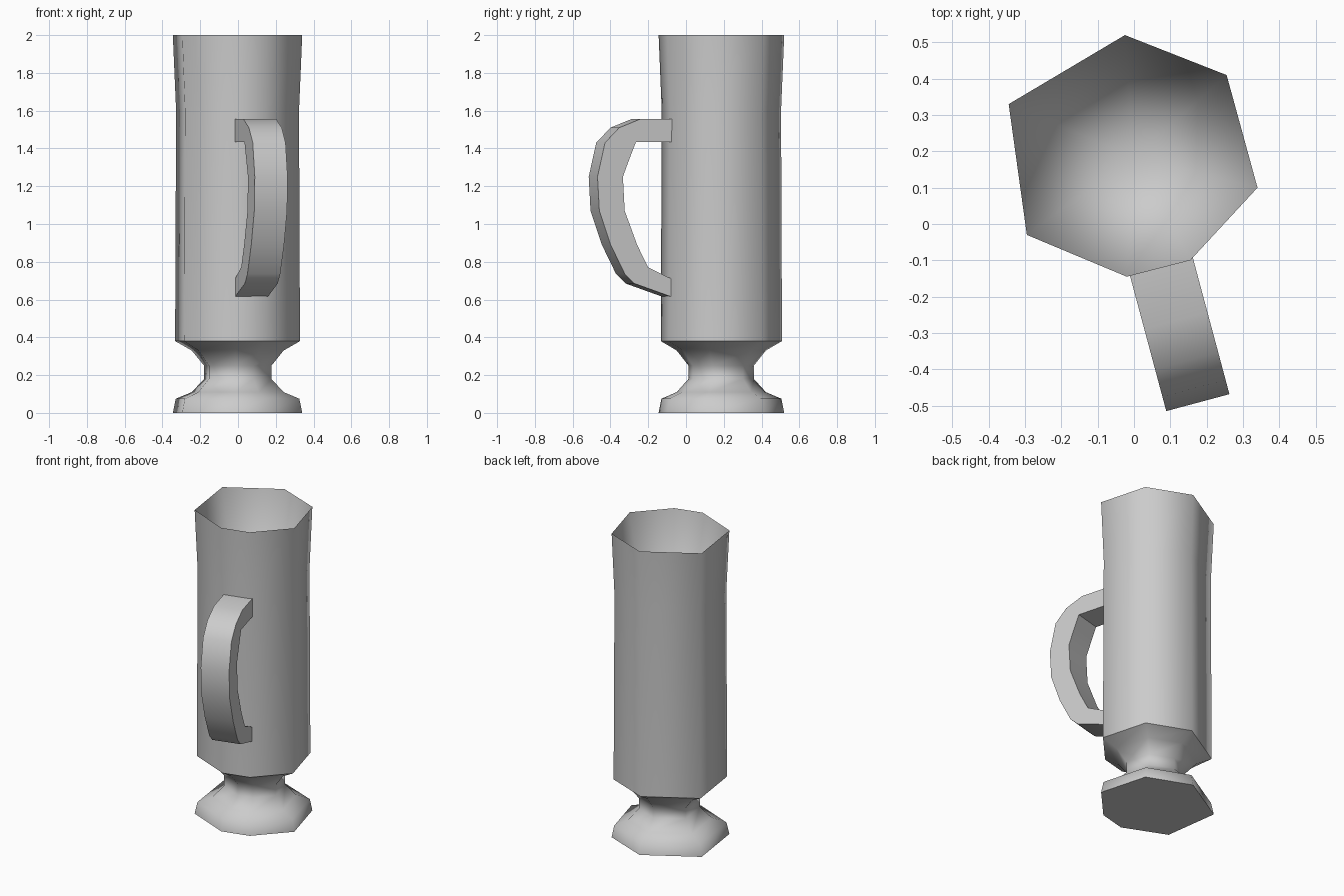
import bpy, bmesh
from mathutils import Matrix, Vector

cube = bpy.data.objects.get("Cube")
if cube:
    bpy.data.objects.remove(cube, do_unlink=True)

grey = bpy.data.materials.new("plain_grey")
grey.use_nodes = True
grey.diffuse_color = (0.6, 0.6, 0.6, 1)
grey.node_tree.nodes["Principled BSDF"].inputs["Base Color"].default_value = grey.diffuse_color


def add_object(name, bm):
    bmesh.ops.recalc_face_normals(bm, faces=bm.faces)
    mesh = bpy.data.meshes.new(name)
    bm.to_mesh(mesh)
    bm.free()
    mesh.materials.append(grey)
    obj = bpy.data.objects.new(name, mesh)
    bpy.context.collection.objects.link(obj)
    return obj


def bridge(bm, a, b):
    for i in range(len(a)):
        j = (i + 1) % len(a)
        bm.faces.new((a[i], a[j], b[j], b[i]))


# Footed cup: uneven seven-sided outline, scaled ring by ring up the profile
CENTRE = Vector((0, 0.185))
OUTLINE = [(-0.025, 0.52), (-0.345, 0.33), (-0.295, -0.03), (-0.02, -0.145),
           (0.155, -0.10), (0.34, 0.10), (0.255, 0.41)]
PROFILE = [(0, 1), (0.075, 0.955), (0.11, 0.71), (0.18, 0.52), (0.25, 0.52),
           (0.33, 0.71), (0.38, 0.965), (1.6, 0.95), (2, 1)]
SHARP_RINGS = (0, 6, 8)

bm = bmesh.new()
rings = []
for z, scale in PROFILE:
    points = [CENTRE + (Vector(p) - CENTRE) * scale for p in OUTLINE]
    rings.append([bm.verts.new((p.x, p.y, z)) for p in points])
for lower, upper in zip(rings, rings[1:]):
    bridge(bm, lower, upper)
bm.faces.new(rings[0])

# Tapered inside of the cup
rim = rings[-1]
well = bm.verts.new((CENTRE.x, CENTRE.y, 0.42))
for i in range(len(rim)):
    bm.faces.new((rim[i], rim[(i + 1) % len(rim)], well))

for face in bm.faces:
    face.smooth = True
for k in SHARP_RINGS:
    ring = rings[k]
    for i in range(len(ring)):
        bm.edges.get((ring[i], ring[(i + 1) % len(ring)])).smooth = False
add_object("cup", bm)

# Handle: side profile as (reach, height), extruded to a flat strap
OUTER = [(0, 1.555), (0.214, 1.555), (0.328, 1.51), (0.406, 1.43), (0.447, 1.25),
         (0.437, 1.07), (0.375, 0.89), (0.297, 0.735), (0.245, 0.685), (0, 0.60)]
INNER = [(0, 1.435), (0.1, 1.435), (0.236, 1.435), (0.27, 1.35), (0.308, 1.25),
         (0.298, 1.07), (0.23, 0.89), (0.185, 0.80), (0.169, 0.77), (0, 0.69)]
HALF_WIDTH = 0.09

bm = bmesh.new()
sections = []
for (ro, zo), (ri, zi) in zip(OUTER, INNER):
    corners = [(-HALF_WIDTH, -ro, zo), (HALF_WIDTH, -ro, zo),
               (HALF_WIDTH, -ri, zi), (-HALF_WIDTH, -ri, zi)]
    sections.append([bm.verts.new(c) for c in corners])
for a, b in zip(sections, sections[1:]):
    bridge(bm, a, b)
bm.faces.new(sections[0])
bm.faces.new(sections[-1])
turn = Matrix.Translation((0.06, -0.06, 0)) @ Matrix.Rotation(0.262, 4, 'Z')
bmesh.ops.transform(bm, matrix=turn, verts=bm.verts)
handle = add_object("handle", bm)

bpy.ops.object.select_all(action='DESELECT')
handle.select_set(True)
bpy.context.view_layer.objects.active = handle
bpy.ops.object.shade_smooth_by_angle(angle=1.1)
